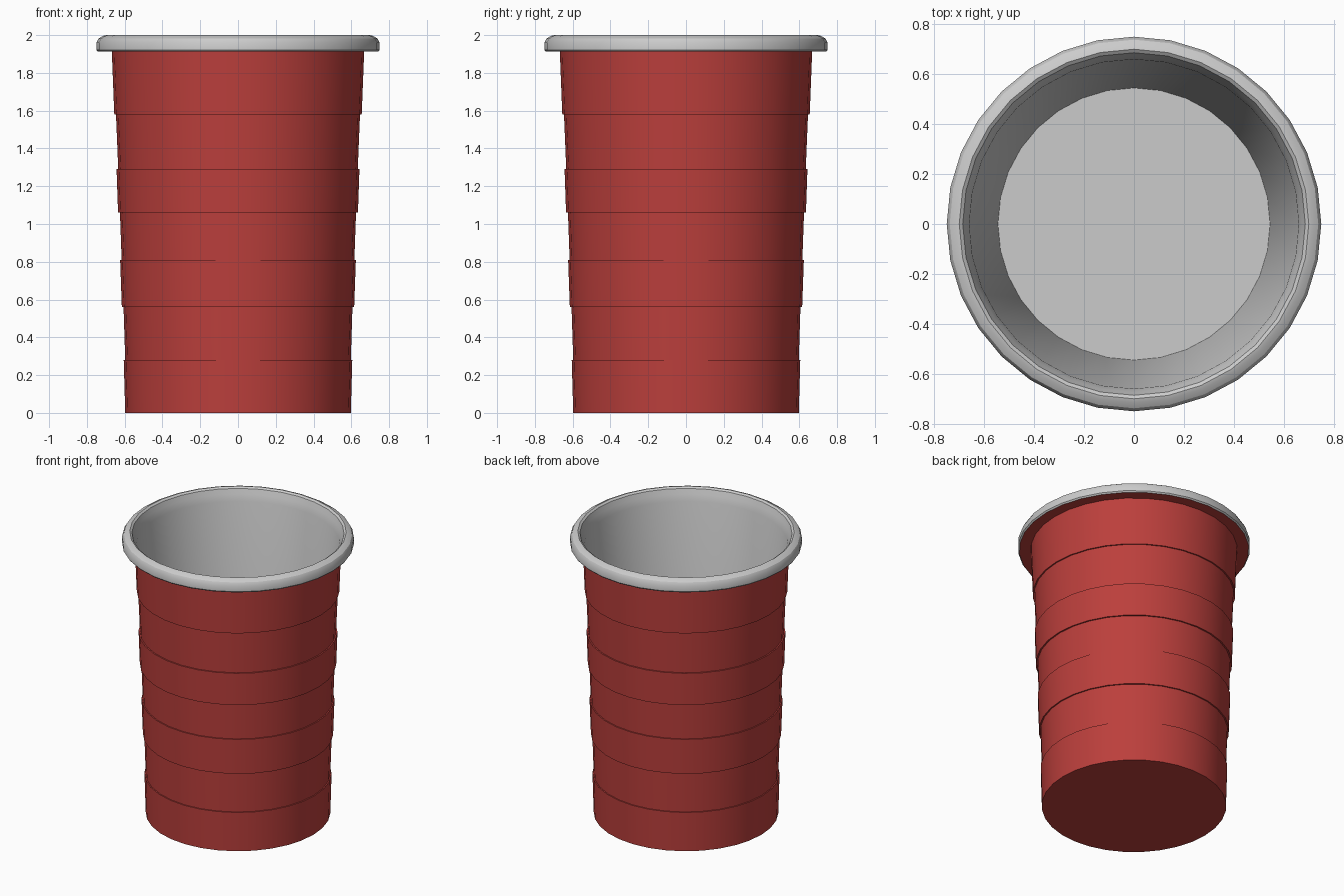
import bpy, bmesh, math

if "Cube" in bpy.data.objects:
    bpy.data.objects.remove(bpy.data.objects["Cube"])

SIDES = 32


def lathe(name, profile, cap=None, color=None):
    """Spin an (r, z) profile round z; cap the ring with index `cap`."""
    bm = bmesh.new()
    rings = []
    for r, z in profile:
        rings.append([bm.verts.new((r * math.cos(2 * math.pi * i / SIDES),
                                    r * math.sin(2 * math.pi * i / SIDES), z))
                      for i in range(SIDES)])
    for a, b in zip(rings, rings[1:]):
        for i in range(SIDES):
            j = (i + 1) % SIDES
            bm.faces.new((a[i], a[j], b[j], b[i]))
    if cap == 0:
        bm.faces.new(rings[0][::-1])
    elif cap is not None:
        bm.faces.new(rings[cap])
    me = bpy.data.meshes.new(name)
    bm.to_mesh(me)
    bm.free()
    ob = bpy.data.objects.new(name, me)
    bpy.context.collection.objects.link(ob)
    if color:
        mat = bpy.data.materials.new(name + "_colour")
        mat.diffuse_color = color
        mat.use_nodes = True
        mat.node_tree.nodes["Principled BSDF"].inputs["Base Color"].default_value = mat.diffuse_color
        me.materials.append(mat)
    bpy.ops.object.select_all(action='DESELECT')
    ob.select_set(True)
    bpy.context.view_layer.objects.active = ob
    bpy.ops.object.shade_smooth_by_angle(angle=math.radians(30))
    return ob


# Red outer wall: stepped bands (z bottom, z top, r bottom, r top), then rim underside
bands = [(0.0, 0.28, 0.597, 0.605), (0.28, 0.56, 0.597, 0.606),
         (0.56, 0.81, 0.615, 0.624), (0.81, 1.06, 0.616, 0.625),
         (1.06, 1.29, 0.635, 0.643), (1.29, 1.58, 0.634, 0.646),
         (1.58, 1.913, 0.655, 0.668)]
outer = []
for z0, z1, r0, r1 in bands:
    outer += [(r0, z0), (r1, z1)]
outer.append((0.742, 1.913))
lathe("cup_outer_wall", outer, cap=0, color=(0.5, 0.05, 0.045, 1))

# Grey rolled rim running into the inner wall and floor
inner = [(0.742, 1.913), (0.75, 1.922), (0.75, 1.96), (0.738, 1.982),
         (0.715, 1.996), (0.70, 2.0), (0.686, 1.99), (0.674, 1.955),
         (0.66, 1.91), (0.545, 0.05)]
lathe("rim_and_lining", inner, cap=-1)
